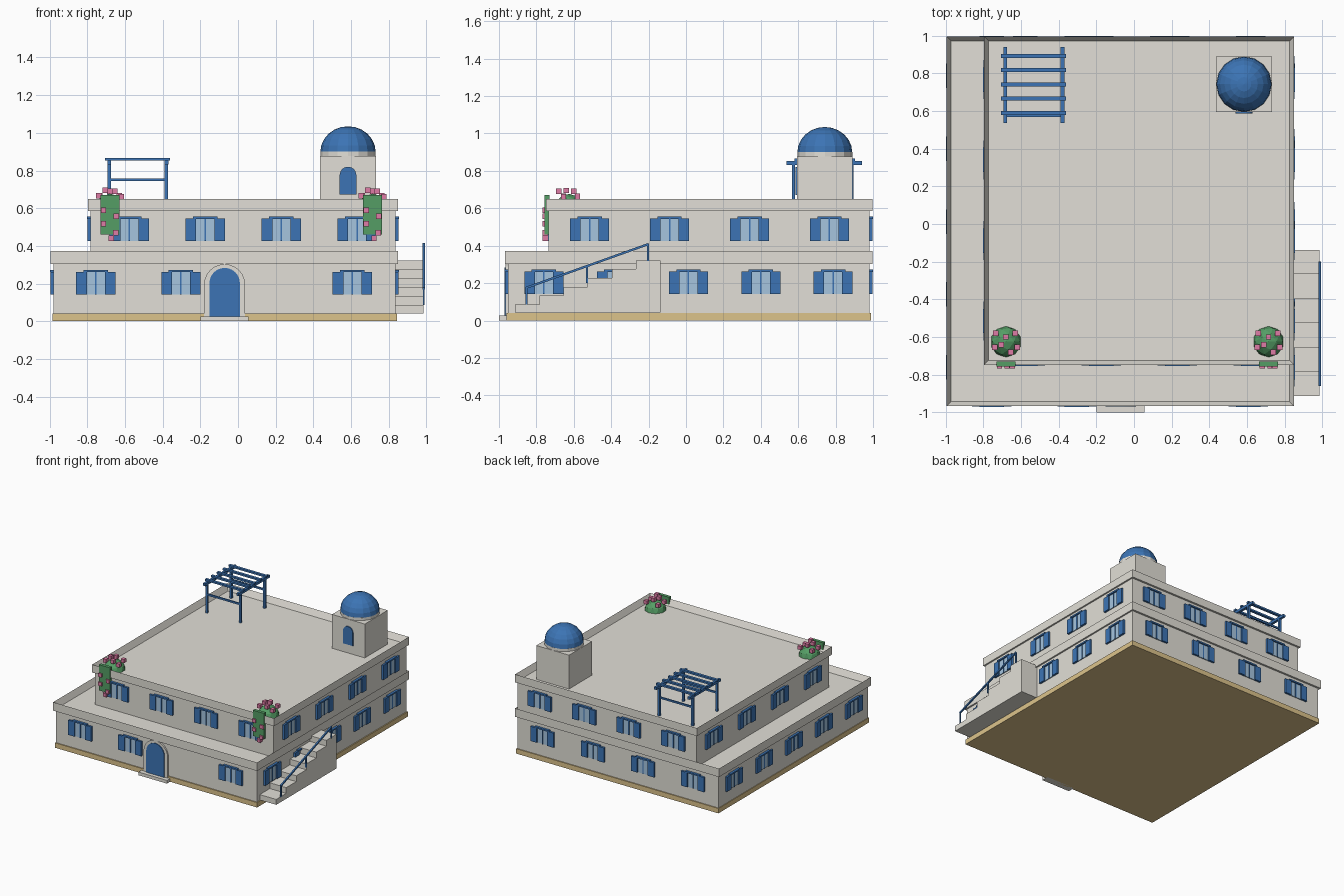
import bpy, bmesh, math
from mathutils import Matrix, Vector

if "Cube" in bpy.data.objects:
    bpy.data.objects.remove(bpy.data.objects["Cube"])


def material(name, rgb):
    m = bpy.data.materials.new(name)
    m.diffuse_color = (*rgb, 1)
    m.use_nodes = True
    m.node_tree.nodes["Principled BSDF"].inputs["Base Color"].default_value = m.diffuse_color
    return m


WALL = material("whitewash", (0.76, 0.74, 0.68))
BLUE = material("deep_blue", (0.045, 0.175, 0.46))
GLASS = material("pale_glass", (0.38, 0.56, 0.74))
SAND = material("sand_stone", (0.72, 0.55, 0.26))
GREEN = material("leaf_green", (0.09, 0.34, 0.13))
PINK = material("flower_pink", (0.74, 0.20, 0.38))


def finish(bm, name, *mats):
    bmesh.ops.recalc_face_normals(bm, faces=bm.faces)
    me = bpy.data.meshes.new(name)
    bm.to_mesh(me)
    bm.free()
    for m in mats:
        me.materials.append(m)
    ob = bpy.data.objects.new(name, me)
    bpy.context.collection.objects.link(ob)
    return ob


def add_box(bm, lo, hi, mat=0, frame=Matrix()):
    """Box between two corners, placed in an optional local frame."""
    lo, hi = Vector(lo), Vector(hi)
    m = frame @ Matrix.Translation((lo + hi) / 2) @ Matrix.Diagonal((*(hi - lo), 1))
    verts = bmesh.ops.create_cube(bm, size=1, matrix=m)["verts"]
    for f in {f for v in verts for f in v.link_faces}:
        f.material_index = mat


def box(name, lo, hi, mat):
    bm = bmesh.new()
    add_box(bm, lo, hi)
    return finish(bm, name, mat)


def tray(name, lo, hi, rim, depth):
    """Roof slab with a raised parapet rim."""
    bm = bmesh.new()
    add_box(bm, lo, hi)
    top = max(bm.faces, key=lambda f: f.calc_center_median().z)
    bmesh.ops.inset_region(bm, faces=[top], thickness=rim)
    for v in top.verts:
        v.co.z -= depth
    return finish(bm, name, WALL)


def extrude(name, pts, direction, mat):
    bm = bmesh.new()
    face = bm.faces.new([bm.verts.new(p) for p in pts])
    new = bmesh.ops.extrude_face_region(bm, geom=[face])["geom"]
    bmesh.ops.translate(bm, vec=direction,
                        verts=[g for g in new if isinstance(g, bmesh.types.BMVert)])
    return finish(bm, name, mat)


def arch(name, cx, r, z0, z1, y_front, y_back, mat, n=12):
    pts = [(cx - r, y_front, z0), (cx + r, y_front, z0)]
    pts += [(cx + r * math.cos(math.pi * i / n), y_front,
             z1 - r + r * math.sin(math.pi * i / n)) for i in range(n + 1)]
    return extrude(name, pts, (0, y_back - y_front, 0), mat)


# Plinth and two storeys with parapets
box("plinth", (-0.985, -0.96, 0), (0.845, 0.988, 0.04), SAND)
box("ground_walls", (-0.98, -0.952, 0.04), (0.837, 0.98, 0.31), WALL)
tray("ground_parapet", (-0.996, -0.967, 0.303), (0.85, 0.996, 0.372), 0.033, 0.05)
box("upper_walls", (-0.782, -0.734, 0.31), (0.837, 0.98, 0.59), WALL)
tray("upper_parapet", (-0.796, -0.748, 0.585), (0.85, 0.996, 0.65), 0.033, 0.05)


# Shuttered windows: local x along the wall, local y pointing into it
def window(name, x, y, z, turn):
    frame = Matrix.Translation((x, y, z)) @ Matrix.Rotation(turn, 4, 'Z')
    bm = bmesh.new()
    add_box(bm, (-0.05, -0.007, 0), (0.05, 0.01, 0.12), 1, frame)
    add_box(bm, (-0.004, -0.011, 0), (0.004, 0.01, 0.12), 0, frame)
    add_box(bm, (-0.065, -0.019, 0.118), (0.065, 0.01, 0.13), 0, frame)
    for s in (-1, 1):
        a, b = sorted((s * 0.048, s * 0.104))
        add_box(bm, (a, -0.016, 0), (b, 0.01, 0.12), 0, frame)
    finish(bm, name, BLUE, GLASS)


storeys = [
    ("ground", 0.142, -0.98, -0.952, (-0.755, -0.303, 0.15, 0.607),
     (-0.76, -0.373, 0.013, 0.4, 0.787)),
    ("upper", 0.425, -0.782, -0.734, (-0.577, -0.174, 0.23, 0.632),
     (-0.515, -0.088, 0.34, 0.767)),
]
for label, z, left, front, xs, ys in storeys:
    for x in xs:
        window(label + "_back_window", x, 0.98, z, math.pi)
        if not (label == "ground" and x == 0.15):
            # the entrance takes the place of one front window
            window(label + "_front_window", x, front, z, 0)
    for y in ys:
        window(label + "_right_window", 0.837, y, z, math.pi / 2)
        window(label + "_left_window", left, y, z, -math.pi / 2)

# Arched entrance
arch("door_surround", -0.071, 0.109, 0.025, 0.303, -0.964, -0.94, WALL)
arch("front_door", -0.071, 0.081, 0.025, 0.283, -0.97, -0.94, BLUE)
box("door_step", (-0.2, -1.0, 0), (0.057, -0.94, 0.026), WALL)

# Outside stairs, one stepped profile
steps, run, rise, y0 = 6, 0.1295, 0.0472, -0.914
profile = [(0.83, y0, 0.042)]
for i in range(steps):
    z = 0.086 + rise * i
    profile += [(0.83, y0 + run * i, z), (0.83, y0 + run * (i + 1), z)]
profile.append((0.83, y0 + run * steps, 0.042))
extrude("outside_stairs", profile, (0.156, 0, 0), WALL)

# Sloping handrail on three posts
bm = bmesh.new()
a, b = Vector((0.986, -0.857, 0.174)), Vector((0.986, -0.2, 0.409))
slope = math.atan2(b.z - a.z, b.y - a.y)
half = (b - a).length / 2
add_box(bm, (-0.006, -half, -0.006), (0.006, half, 0.006), 0,
        Matrix.Translation((a + b) / 2) @ Matrix.Rotation(slope, 4, 'X'))
for t in (0.005, 0.5, 0.995):
    p = a.lerp(b, t)
    add_box(bm, (0.981, p.y - 0.005, p.z - 0.09), (0.991, p.y + 0.005, p.z))
finish(bm, "stair_railing", BLUE)

# Roof pergola
bm = bmesh.new()
px, py = (-0.683, -0.38), (0.575, 0.887)
for x in px:
    for y in py:
        add_box(bm, (x - 0.009, y - 0.009, 0.6), (x + 0.009, y + 0.009, 0.835))
    add_box(bm, (x - 0.01, 0.537, 0.832), (x + 0.01, 0.94, 0.853))
for y in py:
    add_box(bm, (px[0], y - 0.006, 0.743), (px[1], y + 0.006, 0.757))
for i in range(5):
    y = 0.59 + 0.0757 * i
    add_box(bm, (-0.705, y - 0.011, 0.853), (-0.362, y + 0.011, 0.867))
finish(bm, "pergola", BLUE)

# Domed roof room
cx, cy = 0.584, 0.742
box("dome_room", (cx - 0.148, cy - 0.148, 0.6), (cx + 0.148, cy + 0.148, 0.877), WALL)
arch("dome_room_door", cx, 0.044, 0.672, 0.82, cy - 0.156, cy - 0.14, BLUE)
bm = bmesh.new()
bmesh.ops.create_cone(bm, cap_ends=True, segments=16, radius1=0.147, radius2=0.147,
                      depth=0.04, matrix=Matrix.Translation((cx, cy, 0.88)))
finish(bm, "dome_drum", WALL)
bm = bmesh.new()
bmesh.ops.create_uvsphere(bm, u_segments=16, v_segments=12, radius=0.147)
bmesh.ops.bisect_plane(bm, geom=bm.verts[:] + bm.edges[:] + bm.faces[:],
                       plane_co=(0, 0, 0), plane_no=(0, 0, -1), clear_outer=True)
bmesh.ops.scale(bm, vec=(1, 1, 0.93), verts=bm.verts)
bmesh.ops.translate(bm, vec=(cx, cy, 0.898), verts=bm.verts)
finish(bm, "dome", BLUE)

# Flowering shrubs on the roof corners, with vines hanging over the parapet
blooms = [(-0.055, 0.045, 0.665), (0.0, 0.025, 0.69), (0.05, 0.045, 0.665),
          (0.06, -0.03, 0.66), (0.025, -0.055, 0.69), (-0.06, -0.03, 0.665),
          (-0.025, -0.015, 0.695)]
vine_blooms = [(-0.034, 0.59), (0.034, 0.557), (-0.034, 0.518), (0.03, 0.47), (0.008, 0.44)]
for side, x in (("left", -0.68), ("right", 0.714)):
    bm = bmesh.new()
    bmesh.ops.create_icosphere(bm, subdivisions=2, radius=0.083,
                               matrix=Matrix.Translation((x, -0.625, 0.594)))
    finish(bm, side + "_shrub", GREEN)
    box(side + "_vine", (x - 0.05, -0.756, 0.46), (x + 0.05, -0.73, 0.67), GREEN)
    bm = bmesh.new()
    spots = [(x + u, -0.625 + v, z) for u, v, z in blooms]
    spots += [(x + u, -0.752, z) for u, z in vine_blooms]
    for p in spots:
        bmesh.ops.create_cube(bm, size=0.029, matrix=Matrix.Translation(p))
    finish(bm, side + "_blossoms", PINK)
